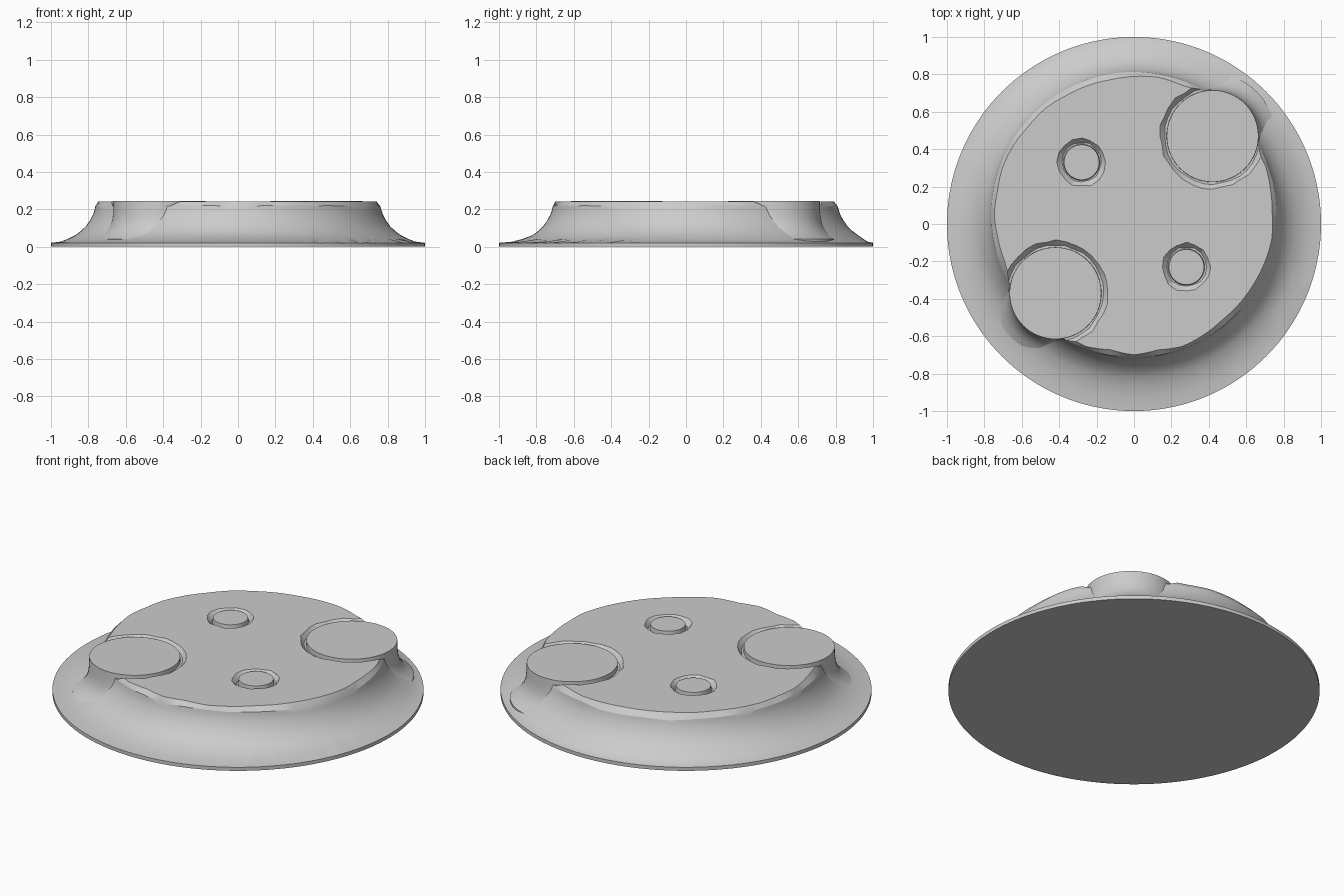
import bpy, bmesh, math, random
from mathutils import Vector

cube = bpy.data.objects.get("Cube")
if cube:
    bpy.data.objects.remove(cube, do_unlink=True)

random.seed(4)
TOP = 0.243
SEG = 144

stone = bpy.data.materials.new("light_grey")
stone.use_nodes = True
grey = (0.6, 0.6, 0.6, 1)
stone.diffuse_color = grey
stone.node_tree.nodes["Principled BSDF"].inputs["Base Color"].default_value = grey


def lathe(name, rings, seg):
    """Closed solid from rings of points, ordered bottom to top."""
    bm = bmesh.new()
    loops = [[bm.verts.new(p) for p in ring] for ring in rings]
    for low, high in zip(loops, loops[1:]):
        for i in range(seg):
            j = (i + 1) % seg
            bm.faces.new((low[i], low[j], high[j], high[i]))
    bm.faces.new(loops[0][::-1])
    bm.faces.new(loops[-1])
    mesh = bpy.data.meshes.new(name)
    bm.to_mesh(mesh)
    bm.free()
    obj = bpy.data.objects.new(name, mesh)
    bpy.context.collection.objects.link(obj)
    mesh.materials.append(stone)
    return obj


def circle(cx, cy, r, z, seg, rough=0):
    pts = []
    for i in range(seg):
        a = math.tau * i / seg
        d = r + random.uniform(-rough, rough)
        pts.append(Vector((cx + d * math.cos(a), cy + d * math.sin(a), z)))
    return pts


def smooth(obj, degrees):
    bpy.ops.object.select_all(action='DESELECT')
    obj.select_set(True)
    bpy.context.view_layer.objects.active = obj
    bpy.ops.object.shade_smooth_by_angle(angle=math.radians(degrees))


def ragged(step, amount):
    """Chipped edge: random values at knots, straight in between."""
    knots = [random.uniform(-amount, amount) for _ in range(SEG // step)]
    return [knots[i // step] + (knots[(i // step + 1) % len(knots)] - knots[i // step])
            * (i % step) / step for i in range(SEG)]


# Mound: thin disc, concave flank with its centre shifted back, worn rim
rings = [circle(0, 0, 1, 0, SEG), circle(0, 0, 1, 0.021, SEG)]
cove = [(0.95, 0.027), (0.91, 0.042), (0.87, 0.062), (0.84, 0.084), (0.815, 0.108),
        (0.793, 0.138), (0.776, 0.17), (0.767, 0.195)]
for r, z in cove:
    shift = 0.05 * min(1, (1 - r) / 0.12)
    rings.append(circle(0, shift, r, z, SEG))

# Chipped patch on the outer lip
for i, p in enumerate(rings[2]):
    if -66 < (i * 360 / SEG + 180) % 360 - 180 < -17:
        p *= random.uniform(0.97, 1.03)
        p.z = 0.024 + random.uniform(-0.004, 0.008)

lower = circle(0, 0.05, 0.763, 0.214, SEG)
for p, d in zip(lower, ragged(4, 0.008)):
    p.z += d
upper = circle(0, 0.05, 0.742, TOP, SEG)
for p, d in zip(upper, ragged(4, 0.014)):
    p.x *= 1 + d
    p.y += (p.y - 0.05) * d
rings += [lower, upper]
mound = lathe("mound", rings, SEG)

# Round studs, each in a rough sunken groove
studs = [("large_stud_back", 0.42, 0.47, 0.245), ("large_stud_front", -0.42, -0.37, 0.245),
         ("small_stud_back", -0.28, 0.33, 0.094), ("small_stud_front", 0.28, -0.23, 0.094)]
for name, x, y, r in studs:
    big = r > 0.2
    n = 32 if big else 16
    floor = circle(x, y, r + 0.012, TOP - 0.025, n, 0.004)
    mouth = circle(x, y, r + 0.04, TOP + 0.005, n, 0.007)
    cutter = lathe(name + "_groove_cutter", [floor, mouth], n)
    cutter.hide_render = True
    cutter.hide_set(True)
    cut = mound.modifiers.new(name + "_groove", 'BOOLEAN')
    cut.operation = 'DIFFERENCE'
    cut.solver = 'EXACT'
    cut.object = cutter

    # Large studs flare into the flank at the foot
    if big:
        profile = [(0.335, 0.015), (0.335, 0.04), (0.305, 0.06), (0.28, 0.085), (0.262, 0.115),
                   (0.251, 0.15), (r + 0.002, 0.19), (r, TOP + 0.002)]
    else:
        profile = [(r + 0.004, 0.15), (r + 0.004, 0.215), (r, TOP + 0.002)]
    stud = lathe(name, [circle(x, y, a, z, 64) for a, z in profile], 64)
    smooth(stud, 35)

# Apply the grooves, then remove the cutters
bpy.context.view_layer.update()
graph = bpy.context.evaluated_depsgraph_get()
carved = bpy.data.meshes.new_from_object(mound.evaluated_get(graph))
mound.modifiers.clear()
mound.data = carved
for obj in list(bpy.data.objects):
    if obj.name.endswith("_groove_cutter"):
        bpy.data.objects.remove(obj, do_unlink=True)
smooth(mound, 22)
